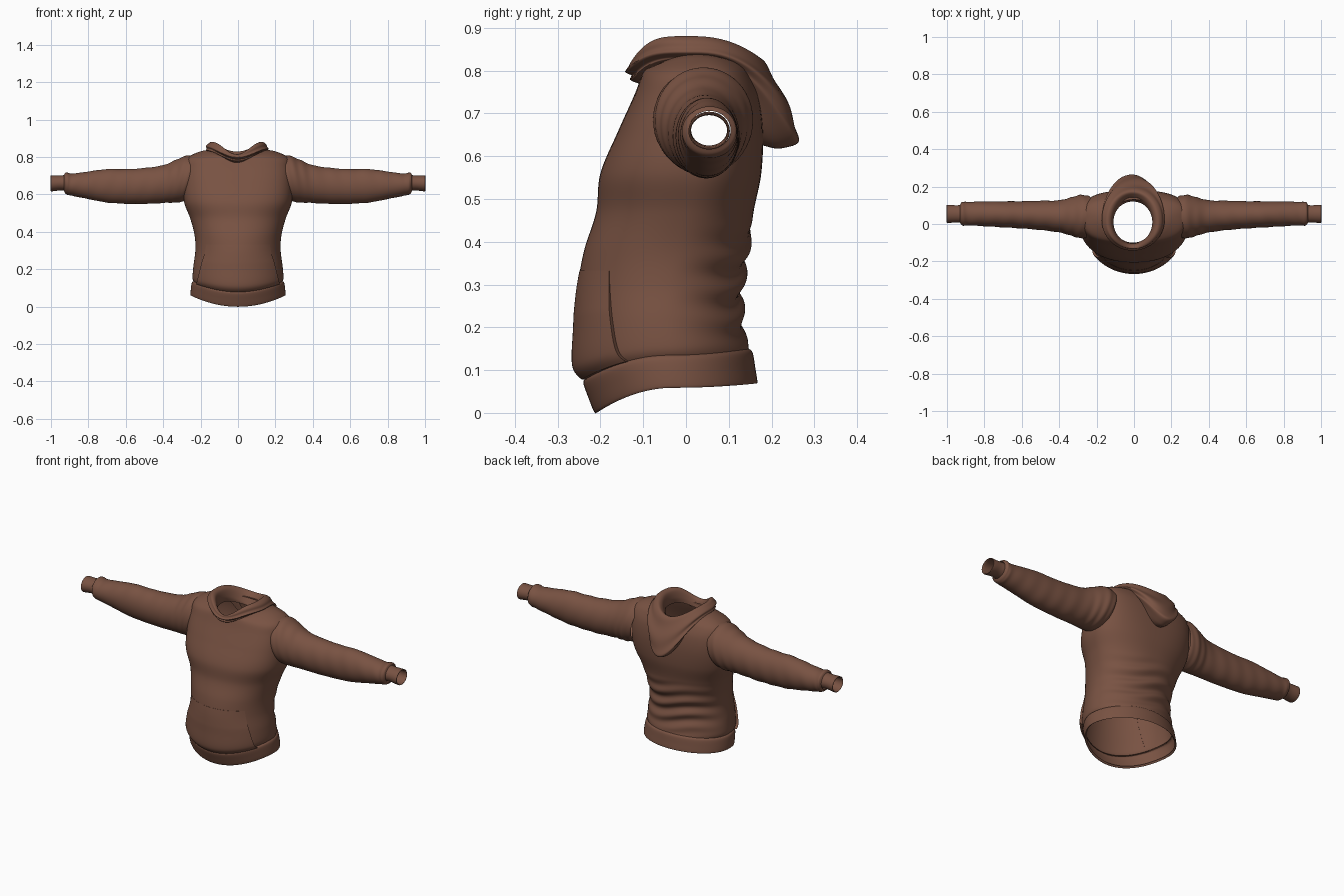
import bpy, bmesh, math

if "Cube" in bpy.data.objects:
    bpy.data.objects.remove(bpy.data.objects["Cube"])

fabric = bpy.data.materials.new("brown_fabric")
fabric.diffuse_color = (0.19, 0.085, 0.055, 1)
fabric.use_nodes = True
fabric.node_tree.nodes["Principled BSDF"].inputs["Base Color"].default_value = fabric.diffuse_color


def spline(keys, s):
    """Smooth interpolation through rows of numbers."""
    s = max(0, min(s, len(keys) - 1))
    i = min(int(s), len(keys) - 2)
    t = s - i
    a, b, c, d = (keys[max(0, min(k, len(keys) - 1))] for k in range(i - 1, i + 3))
    return [0.5 * (2 * q + (r - p) * t + (2 * p - 5 * q + 4 * r - w) * t * t
                   + (3 * q - p - 3 * r + w) * t ** 3) for p, q, r, w in zip(a, b, c, d)]


def ring_point(keys, s, ang, pf=2, pb=2):
    """Point on a ring: front/side/back heights, half width, front/middle/back depth, squareness."""
    zf, zs, zb, w, yf, c, yb, n = spline(keys, s)
    co, si = math.cos(ang), math.sin(ang)
    x = w * math.copysign(abs(co) ** (2 / n), co)
    e = abs(si) ** (2 / n)
    if si < 0:
        return x, c + (yf - c) * e, zs + (zf - zs) * e ** pf
    return x, c + (yb - c) * e, zs + (zb - zs) * e ** pb


def surface(name, rows, closed=True, drop=None, mirror=False):
    bm = bmesh.new()
    grid = [[bm.verts.new(p) for p in row] for row in rows]
    m = len(grid[0])
    for a, b in zip(grid, grid[1:]):
        for j in range(m if closed else m - 1):
            k = (j + 1) % m
            bm.faces.new((a[j], a[k], b[k], b[j]))
    if drop:
        gone = [f for f in bm.faces if drop(f.calc_center_median())]
        bmesh.ops.delete(bm, geom=gone, context='FACES')
    me = bpy.data.meshes.new(name)
    bm.to_mesh(me)
    bm.free()
    me.materials.append(fabric)
    ob = bpy.data.objects.new(name, me)
    bpy.context.collection.objects.link(ob)
    bpy.ops.object.select_all(action='DESELECT')
    ob.select_set(True)
    bpy.context.view_layer.objects.active = ob
    bpy.ops.object.shade_smooth_by_angle(angle=math.radians(50))
    if mirror:
        ob.modifiers.new("mirror", 'MIRROR')
    return ob


def steps(a, b, n):
    return [a + (b - a) * i / n for i in range(n + 1)]


N = 96
ANGLES = [2 * math.pi * j / N for j in range(N)]

# body: rows are front z, side z, back z, half width, front y, middle y, back y, squareness
BODY = [
    (.075, .13, .145, .236, -.235, -.04, .148, 2),
    (.11, .155, .17, .243, -.260, -.04, .142, 2),
    (.20, .22, .22, .238, -.258, -.045, .132, 2),
    (.30, .30, .30, .228, -.252, -.04, .132, 2),
    (.38, .38, .38, .232, -.238, -.025, .146, 2.1),
    (.47, .47, .47, .255, -.210, -.005, .158, 2.2),
    (.56, .56, .56, .288, -.200, .01, .176, 2.4),
    (.66, .66, .66, .292, -.158, .03, .180, 2.7),
    (.74, .74, .74, .285, -.122, .04, .170, 2.8),
    (.785, .795, .79, .270, -.105, .04, .150, 2.6),
    (.80, .83, .81, .200, -.100, .04, .140, 2.2),
    (.79, .84, .81, .130, -.100, .02, .130, 2),
]


def body_point(s, ang):
    x, y, z = ring_point(BODY, s, ang)
    # bunched folds across the lower back
    if math.sin(ang) > 0 and .14 < z < .46:
        fade = math.sin(math.pi * (z - .14) / .32) * math.sin(ang)
        y += .009 * fade * math.sin(z * 84 + 9 * x + 1.5 * math.sin(14 * x))
    return x, y, z


def in_armhole(p):
    return abs(p.x) > .2 and ((p.y - .04) / .095) ** 2 + ((p.z - .685) / .1) ** 2 < 1


surface("body", [[body_point(s, a) for a in ANGLES] for s in steps(0, 11, 110)], drop=in_armhole)

# waistband with a turned-in bottom edge
HEM = [
    (.008, .066, .078, .243, -.204, -.03, .158, 2),
    (0, .06, .07, .253, -.213, -.03, .167, 2),
    (.035, .095, .105, .252, -.228, -.035, .162, 2),
    (.07, .127, .140, .247, -.240, -.04, .156, 2),
    (.08, .136, .150, .236, -.234, -.04, .147, 2),
]
surface("waistband", [[ring_point(HEM, s, a) for a in ANGLES] for s in steps(0, 4, 20)])


# front pouch pocket: a raised patch that follows the body and gapes at its lower sides
def pocket_row(s, flat=False):
    t = (s - .15) / 3.25
    half = 1.08 - .25 * t
    row = []
    for u in [-1] + steps(-1, 1, 40) + [1]:
        edge = not row or len(row) == 42
        x, y, z = body_point(s, -math.pi / 2 + half * u)
        off = -.003 if edge or flat else (.005 + .010 * u * u * (1 - t)) * min(1, (1 - t) * 3) + .001
        d = math.hypot(x, y + .04)
        row.append((x + off * x / d, y + off * (y + .04) / d, z))
    return row


surface("pouch_pocket", [pocket_row(.15, True)] + [pocket_row(s) for s in steps(.15, 3.4, 36)]
        + [pocket_row(3.4, True)], closed=False)

# folded-down hood: from the lower outside, over the rim, to the inside of the neck
HOOD = [
    (.77, .815, .63, .130, -.100, .03, .160, 2),
    (.77, .825, .618, .140, -.115, .03, .225, 2),
    (.785, .835, .65, .160, -.130, .02, .264, 2),
    (.80, .855, .75, .165, -.138, .02, .222, 2),
    (.815, .880, .825, .140, -.130, .01, .180, 2),
    (.81, .870, .815, .115, -.115, .01, .150, 2),
    (.79, .83, .78, .104, -.105, .01, .125, 2),
    (.77, .80, .77, .108, -.100, .01, .120, 2),
]


def hood_point(s, ang):
    x, y, z = ring_point(HOOD, s, ang, 4, 2.4)
    # soft drape folds running round the outside
    fold = .006 * math.sin(math.pi * min(1, s / 4)) * math.sin(s * 5 + 2 * math.cos(ang))
    return x * (1 + fold * 5) - .006, y + fold * math.sin(ang), z


surface("hood", [[hood_point(s, a) for a in ANGLES] for s in steps(0, 7, 56)])


# sleeves: rows are lower x, upper x, front y, back y, bottom z, top z
def tube(name, keys, n, wrinkle=0):
    rows = []
    for s in steps(0, len(keys) - 1, n):
        xb, xt, y0, y1, z0, z1 = spline(keys, s)
        row = []
        for j in range(48):
            a = 2 * math.pi * j / 48
            co, si = math.cos(a), math.sin(a)
            k = 1 + wrinkle * math.sin(s * 7 + 2 * math.sin(a)) * math.cos(a + .6)
            row.append(((xb + xt) / 2 + (xt - xb) / 2 * si,
                        (y0 + y1) / 2 + (y1 - y0) / 2 * co * k,
                        (z0 + z1) / 2 + (z1 - z0) / 2 * si * k))
        rows.append(row)
    return surface(name, rows, mirror=True)


tube("sleeves", [
    (.265, .22, -.070, .150, .575, .800),
    (.300, .27, -.076, .156, .560, .808),
    (.345, .33, -.062, .142, .556, .785),
    (.40, .40, -.045, .127, .554, .756),
    (.50, .50, -.032, .124, .549, .741),
    (.60, .60, -.024, .122, .550, .735),
    (.70, .70, -.018, .121, .556, .735),
    (.80, .80, -.012, .120, .575, .722),
    (.885, .885, -.008, .118, .592, .711),
    (.918, .918, -.008, .118, .600, .717),
    (.930, .930, .006, .104, .616, .706),
], 70, .015)

tube("cuffs", [
    (.915, .915, .006, .102, .618, .704),
    (.95, .95, .008, .100, .621, .701),
    (.985, .985, .006, .102, .617, .701),
    (1.0, 1.0, .006, .102, .616, .701),
    (.995, .995, .011, .097, .621, .696),
    (.95, .95, .012, .096, .625, .697),
], 20)
